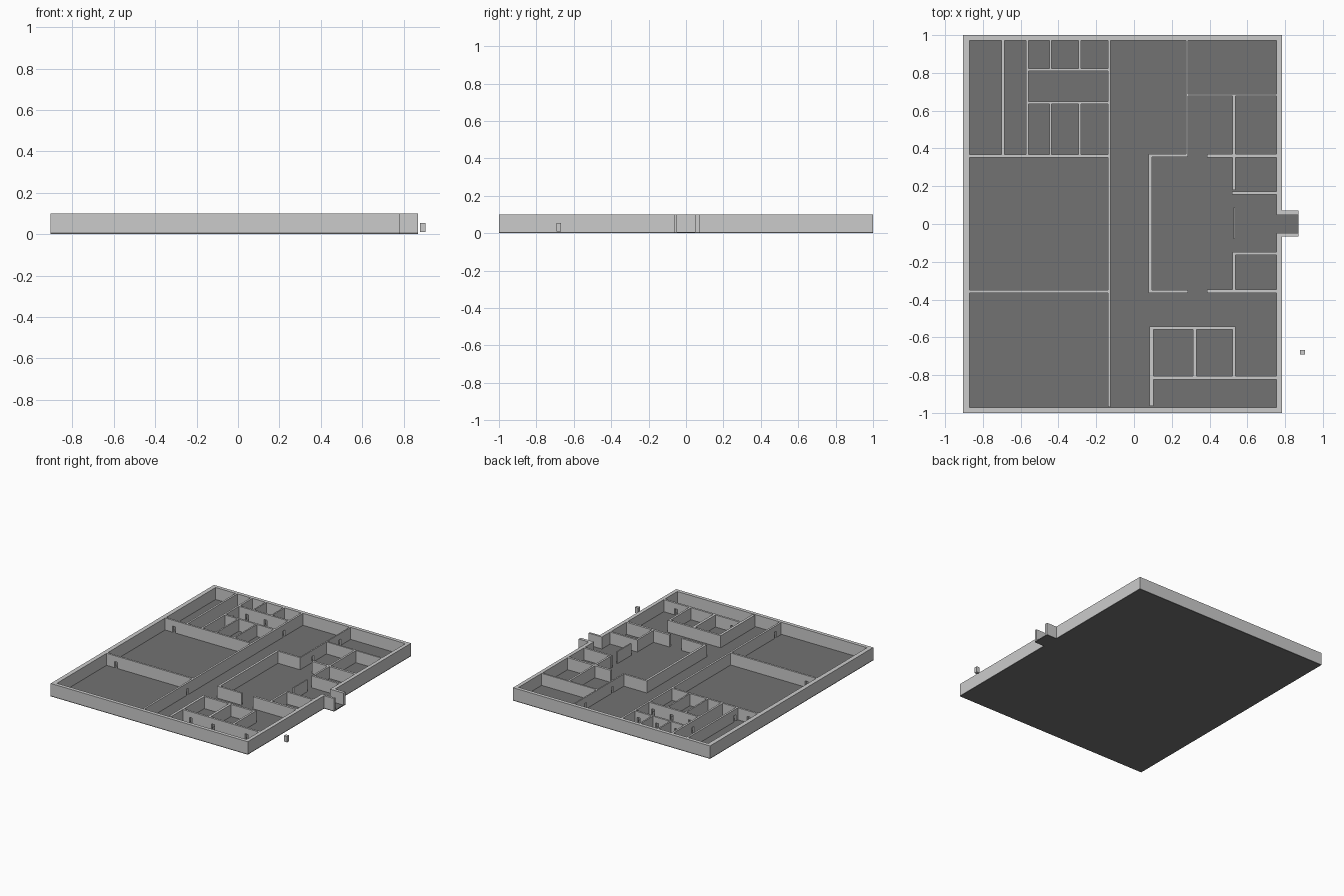
import bpy, bmesh
from mathutils import Matrix, Vector

if "Cube" in bpy.data.objects:
    bpy.data.objects.remove(bpy.data.objects["Cube"])

FLOOR, TOP, DOOR_TOP, DOOR_W = 0.007, 0.1, 0.055, 0.025


def add_box(bm, x0, x1, y0, y1, z0, z1):
    size = Vector((x1 - x0, y1 - y0, z1 - z0))
    mid = Vector((x0 + x1, y0 + y1, z0 + z1)) / 2
    bmesh.ops.create_cube(bm, size=1, matrix=Matrix.Translation(mid) @ Matrix.Diagonal(size.to_4d()))


def finish(name, bm, mat=None):
    me = bpy.data.meshes.new(name)
    bm.to_mesh(me)
    bm.free()
    ob = bpy.data.objects.new(name, me)
    bpy.context.collection.objects.link(ob)
    if mat:
        me.materials.append(mat)
    return ob


def wall(name, axis, pos, start, end, doors=(), t=0.015):
    """Straight wall along an axis; each door leaves an opening under a lintel."""
    bm = bmesh.new()

    def piece(a, b, z0):
        if axis == 'x':
            add_box(bm, a, b, pos - t / 2, pos + t / 2, z0, TOP)
        else:
            add_box(bm, pos - t / 2, pos + t / 2, a, b, z0, TOP)

    cur = start
    for d in sorted(doors):
        piece(cur, d - DOOR_W / 2, FLOOR)
        piece(d - DOOR_W / 2, d + DOOR_W / 2, DOOR_TOP)
        cur = d + DOOR_W / 2
    piece(cur, end, FLOOR)
    finish(name, bm)


# Dark floor slab with the entrance tongue as one outline
dark = bpy.data.materials.new("dark_floor")
dark.diffuse_color = (0.17, 0.17, 0.17, 1)
dark.use_nodes = True
dark.node_tree.nodes["Principled BSDF"].inputs["Base Color"].default_value = dark.diffuse_color
L, R, E = -0.906, 0.784, 0.87


def prism(name, pts, z0, z1, mat=None):
    bm = bmesh.new()
    f = bm.faces.new([bm.verts.new((x, y, z0)) for x, y in pts])
    ext = bmesh.ops.extrude_face_region(bm, geom=[f])
    bmesh.ops.translate(bm, vec=(0, 0, z1 - z0),
                        verts=[v for v in ext["geom"] if isinstance(v, bmesh.types.BMVert)])
    bmesh.ops.recalc_face_normals(bm, faces=bm.faces)
    return finish(name, bm, mat)


prism("floor", [(L, -1), (R, -1), (R, -0.065), (E, -0.065), (E, 0.072), (R, 0.072), (R, 1), (L, 1)],
      0, FLOOR, dark)

# Outer shell with projecting porch walls, open at the end of the porch
prism("outer_wall",
      [(E, 0.072), (R, 0.072), (R, 1), (L, 1), (L, -1), (R, -1), (R, -0.065), (E, -0.065),
       (E, -0.048), (0.755, -0.048), (0.755, -0.972), (-0.872, -0.972), (-0.872, 0.972),
       (0.755, 0.972), (0.755, 0.048), (E, 0.048)], FLOOR, TOP)

# Long corridor wall and large halls on the left
wall("corridor_wall", 'y', -0.131, -0.968, 0.972, (-0.9, -0.44, 0.74))
wall("hall_wall_front", 'x', -0.357, -0.872, -0.131, (-0.79,))
wall("hall_wall_back", 'x', 0.36, -0.872, -0.131, (-0.795,))

# Cluster of small rooms, back left
wall("side_passage_wall", 'y', -0.694, 0.36, 0.972, (0.4,))
wall("cluster_end_wall", 'y', -0.565, 0.36, 0.972, (0.73,))
for label, y, a, b in (("front", 0.642, 0.36, 0.642), ("back", 0.817, 0.817, 0.972)):
    wall(f"cluster_{label}_wall", 'x', y, -0.565, -0.131, (-0.49, -0.33, -0.17))
    for i, x in enumerate((-0.442, -0.287)):
        wall(f"cluster_{label}_divider_{i + 1}", 'y', x, a, b, t=0.011)

# Back right rooms
wall("back_room_wall", 'y', 0.28, 0.36, 0.972, (0.51, 0.84), 0.01)
wall("back_room_divider", 'x', 0.683, 0.275, 0.755, t=0.013)
wall("back_room_partition", 'y', 0.529, 0.18, 0.683)

# Central lobby, closed on the left, gaps at both ends
wall("lobby_wall_left", 'y', 0.086, -0.363, 0.368, t=0.018)
for label, y in (("back", 0.362), ("front", -0.357)):
    wall(f"lobby_wall_{label}_left", 'x', y, 0.077, 0.285, t=0.015)
    wall(f"lobby_wall_{label}_right", 'x', y, 0.386, 0.755, t=0.018)
wall("lobby_niche_back", 'x', 0.165, 0.52, 0.755, t=0.016)
wall("lobby_niche_front", 'x', -0.157, 0.521, 0.755)
wall("lobby_niche_side", 'y', 0.529, -0.357, -0.157)
wall("entrance_screen", 'y', 0.53, -0.08, 0.088, t=0.009)

# Front right rooms
wall("front_room_left", 'y', 0.093, -0.963, -0.543, t=0.02)
wall("front_room_back", 'x', -0.551, 0.083, 0.537, t=0.016)
wall("front_room_divider", 'y', 0.322, -0.813, -0.551, t=0.02)
wall("front_room_right", 'y', 0.529, -0.813, -0.551, t=0.016)
wall("front_room_front", 'x', -0.814, 0.1, 0.755, (0.17, 0.36, 0.65), 0.016)

# Small free-standing post outside
bm = bmesh.new()
add_box(bm, 0.879, 0.906, -0.692, -0.667, 0.01, 0.055)
finish("outside_post", bm)
